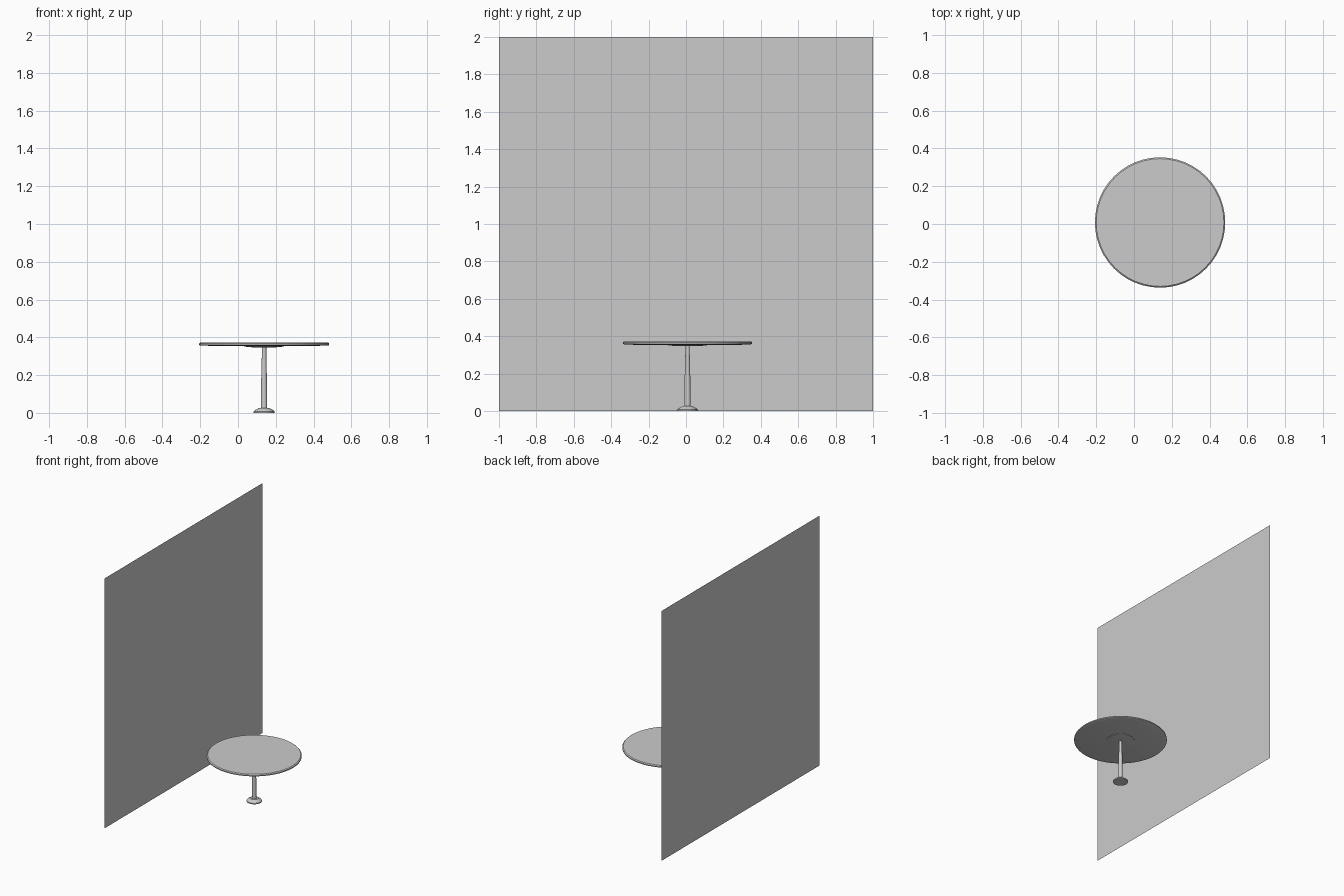
import bpy, bmesh, math

if "Cube" in bpy.data.objects:
    bpy.data.objects.remove(bpy.data.objects["Cube"])

CX, CY = 0.138, 0.008


def lathe(name, profile, segments):
    """Spin a (radius, z) profile around the table axis."""
    bm = bmesh.new()
    verts = [bm.verts.new((r, 0, z)) for r, z in profile]
    edges = [bm.edges.new(p) for p in zip(verts, verts[1:])]
    bmesh.ops.spin(bm, geom=verts + edges, axis=(0, 0, 1), cent=(0, 0, 0),
                   angle=2 * math.pi, steps=segments, use_duplicate=False)
    bmesh.ops.remove_doubles(bm, verts=bm.verts, dist=1e-5)
    bmesh.ops.recalc_face_normals(bm, faces=bm.faces)
    mesh = bpy.data.meshes.new(name)
    bm.to_mesh(mesh)
    bm.free()
    ob = bpy.data.objects.new(name, mesh)
    ob.location = (CX, CY, 0)
    bpy.context.collection.objects.link(ob)
    bpy.context.view_layer.objects.active = ob
    ob.select_set(True)
    bpy.ops.object.shade_smooth_by_angle(angle=math.radians(30))
    ob.select_set(False)
    return ob


# Round top with softened rim and a slightly stepped underside
lathe("table_top", [(0, 0.353), (0.285, 0.353), (0.30, 0.356), (0.338, 0.356),
                    (0.345, 0.359), (0.345, 0.367), (0.338, 0.373), (0, 0.373)], 48)

# Mounting plate under the top
lathe("mounting_plate", [(0, 0.347), (0.06, 0.347), (0.105, 0.351),
                         (0.105, 0.354), (0, 0.354)], 32)

# Tapered pole
lathe("pole", [(0, 0.015), (0.017, 0.015), (0.015, 0.18), (0.012, 0.30),
               (0.012, 0.350), (0, 0.350)], 24)

# Low domed foot
lathe("foot", [(0, 0), (0.055, 0), (0.055, 0.008), (0.048, 0.015),
               (0.034, 0.021), (0.030, 0.026), (0, 0.026)], 32)

# Single-sheet wall panel behind the table
bpy.ops.mesh.primitive_plane_add(size=2, location=(-0.484, 0, 1),
                                 rotation=(0, math.pi / 2, 0))
bpy.context.object.name = "wall_panel"
